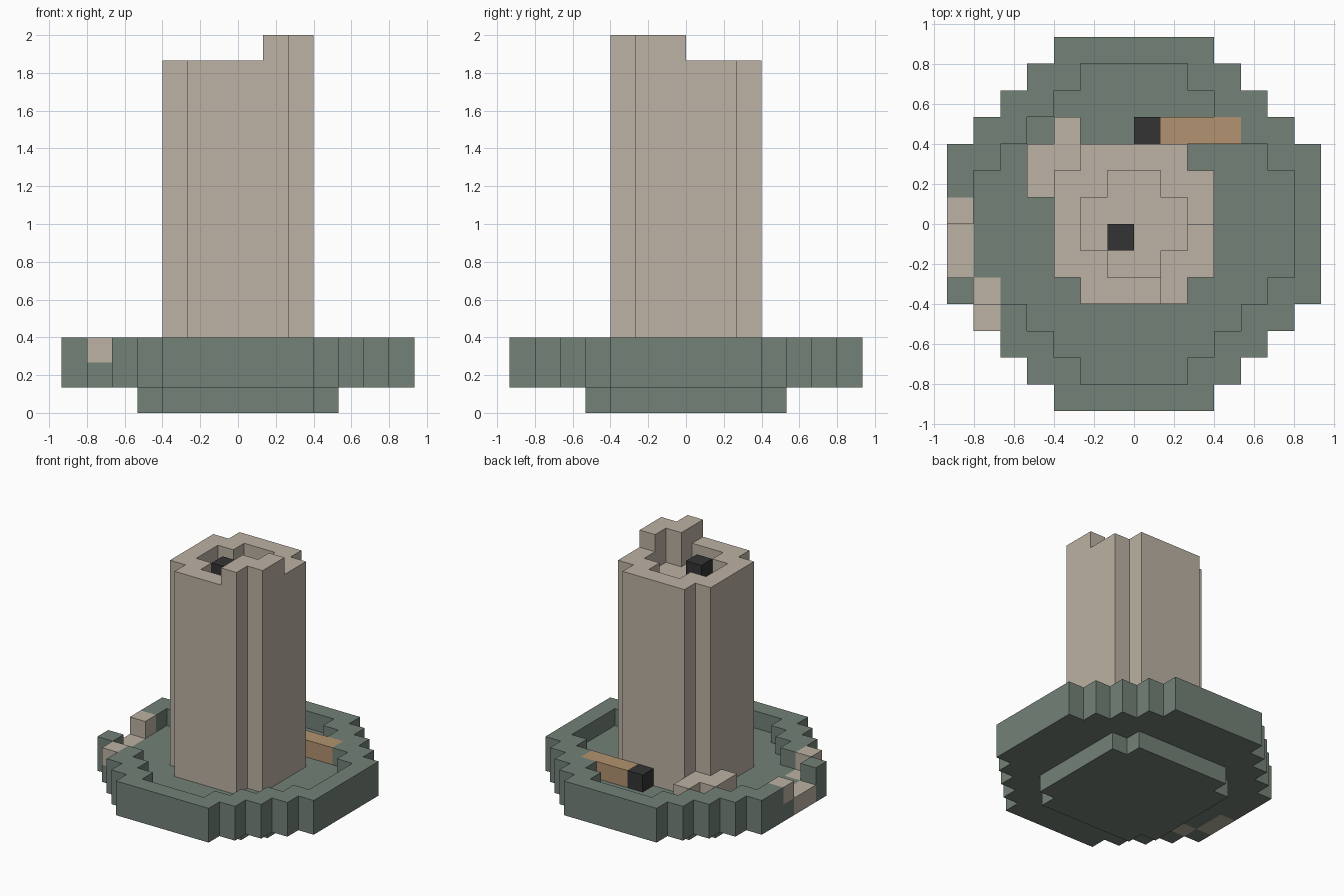
import bpy, bmesh
from mathutils import Vector
from itertools import product

if "Cube" in bpy.data.objects:
    bpy.data.objects.remove(bpy.data.objects["Cube"], do_unlink=True)

UNIT = 2 / 15  # edge of one block


def make_material(name, rgb):
    mat = bpy.data.materials.new(name)
    mat.use_nodes = True
    mat.diffuse_color = (*rgb, 1)
    mat.node_tree.nodes["Principled BSDF"].inputs["Base Color"].default_value = (*rgb, 1)
    return mat


green = make_material("grey_green_stone", (0.171, 0.220, 0.184))
tan = make_material("sand_stone", (0.503, 0.445, 0.366))
orange = make_material("wood_brown", (0.445, 0.288, 0.162))
black = make_material("charcoal", (0.034, 0.034, 0.034))


def stepped_disc(half_widths, levels):
    """Blocks of a symmetric disc; half_widths lists each row outward from the middle."""
    return {(x, y, z) for z in levels
            for row, half in enumerate(half_widths)
            for y in (row, -row - 1)
            for x in range(-half, half)}


def box(xs, ys, zs):
    return set(product(xs, ys, zs))


# Round foot and dish with a raised rim
foot = stepped_disc([4, 4, 4, 3], [0])
dish = stepped_disc([7, 7, 7, 6, 5, 4, 3], [1, 2])
dish -= stepped_disc([6, 6, 5, 4, 3, 2], [2])

# Worn stretch of the rim: missing top blocks and pale stones
gap = box([-7], [-2, -1], [2]) | {(-6, -3, 2)}
worn = box([-7], [-2, -1], [1]) | {(-6, -3, 1), (-6, -4, 2), (-7, 0, 2)}
dish -= gap | worn

# Tower with notched corners, a sunken top and a broken parapet
tower = stepped_disc([3, 3, 2], range(2, 14)) - stepped_disc([2, 1], [13])
parapet = {(1, -3, 14), (1, -2, 14), (2, -2, 14), (2, -1, 14)}

# Loose pieces on the dish floor and tower top
rubble = box([-4], [1, 2], [2]) | box([-3], [2, 3], [2])
log = box([1, 2, 3], [3], [2])

parts = [
    ("foot", foot, green),
    ("dish", dish, green),
    ("worn_rim_stones", worn, tan),
    ("tower", tower | parapet, tan),
    ("fallen_rubble", rubble, tan),
    ("log", log, orange),
    ("log_burnt_end", {(0, 3, 2)}, black),
    ("tower_coal", {(-1, -1, 13)}, black),
]
occupied = set().union(*(cells for _, cells, _ in parts))


def build(name, cells, mat):
    """Make one mesh from the exposed sides of its blocks."""
    bm = bmesh.new()
    for cell in sorted(cells):
        for axis, sign in product(range(3), (-1, 1)):
            normal = Vector((0, 0, 0))
            normal[axis] = sign
            if tuple(int(c + n) for c, n in zip(cell, normal)) in occupied:
                continue
            u, v = Vector((0, 0, 0)), Vector((0, 0, 0))
            u[(axis + 1) % 3] = 0.5
            v[(axis + 2) % 3] = 0.5 * sign
            mid = Vector(cell) + Vector((0.5, 0.5, 0.5)) + normal / 2
            corners = [mid - u - v, mid + u - v, mid + u + v, mid - u + v]
            bm.faces.new([bm.verts.new(c * UNIT) for c in corners])
    bmesh.ops.remove_doubles(bm, verts=bm.verts, dist=UNIT / 100)
    mesh = bpy.data.meshes.new(name)
    bm.to_mesh(mesh)
    bm.free()
    mesh.materials.append(mat)
    bpy.context.collection.objects.link(bpy.data.objects.new(name, mesh))


for part in parts:
    build(*part)
